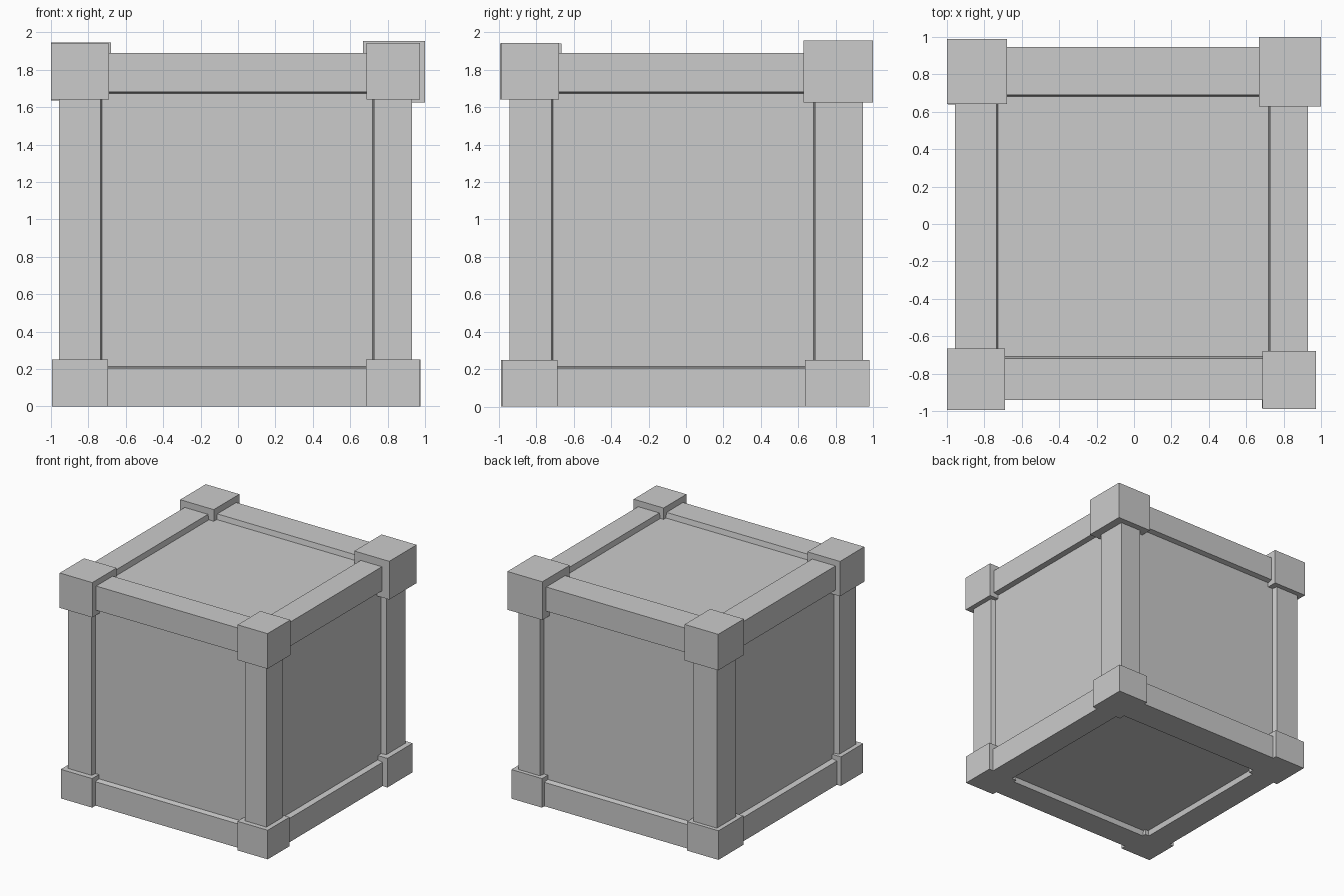
import bpy, bmesh
from mathutils import Vector

if "Cube" in bpy.data.objects:
    bpy.data.objects.remove(bpy.data.objects["Cube"])


def box_bmesh(lo, hi):
    bm = bmesh.new()
    bmesh.ops.create_cube(bm, size=1)
    for v in bm.verts:
        v.co = Vector([hi[i] if v.co[i] > 0 else lo[i] for i in range(3)])
    return bm


def finish(bm, name):
    bmesh.ops.recalc_face_normals(bm, faces=bm.faces)
    me = bpy.data.meshes.new(name)
    bm.to_mesh(me)
    bm.free()
    ob = bpy.data.objects.new(name, me)
    bpy.context.collection.objects.link(ob)


# Crate body: a box whose six faces are each framed and sunk into a panel
bm = box_bmesh((-0.957, -0.942, 0), (0.93, 0.947, 1.89))
inner_lo, inner_hi = (-0.735, -0.718, 0.205), (0.728, 0.69, 1.682)
for face in list(bm.faces):
    normal_axis = max(range(3), key=lambda i: abs(face.normal[i]))
    bmesh.ops.inset_individual(bm, faces=[face], thickness=0.1)
    center = face.calc_center_median()
    for v in face.verts:
        for i in range(3):
            if i != normal_axis:
                v.co[i] = inner_hi[i] if v.co[i] > center[i] else inner_lo[i]
    # slightly sloped recess wall
    bmesh.ops.inset_individual(bm, faces=[face], thickness=0.012, depth=-0.045)
finish(bm, "crate_body")

# Corner blocks, each a little different in size: (low corner, high corner)
corners = {
    "top_front_left": ((-1.0, -0.995, 1.64), (-0.69, -0.665, 1.94)),
    "top_front_right": ((0.688, -0.988, 1.64), (0.973, -0.678, 1.943)),
    "top_back_left": ((-1.0, 0.642, 1.635), (-0.68, 0.99, 1.945)),
    "top_back_right": ((0.667, 0.628, 1.626), (1.0, 1.0, 1.955)),
    "bottom_front_left": ((-0.995, -0.988, 0), (-0.696, -0.685, 0.25)),
    "bottom_front_right": ((0.684, -0.984, 0), (0.972, -0.688, 0.25)),
    "bottom_back_left": ((-0.995, 0.64, 0), (-0.696, 0.98, 0.25)),
    "bottom_back_right": ((0.684, 0.637, 0), (0.976, 0.98, 0.25)),
}
for name, (lo, hi) in corners.items():
    finish(box_bmesh(lo, hi), name + "_corner_block")
